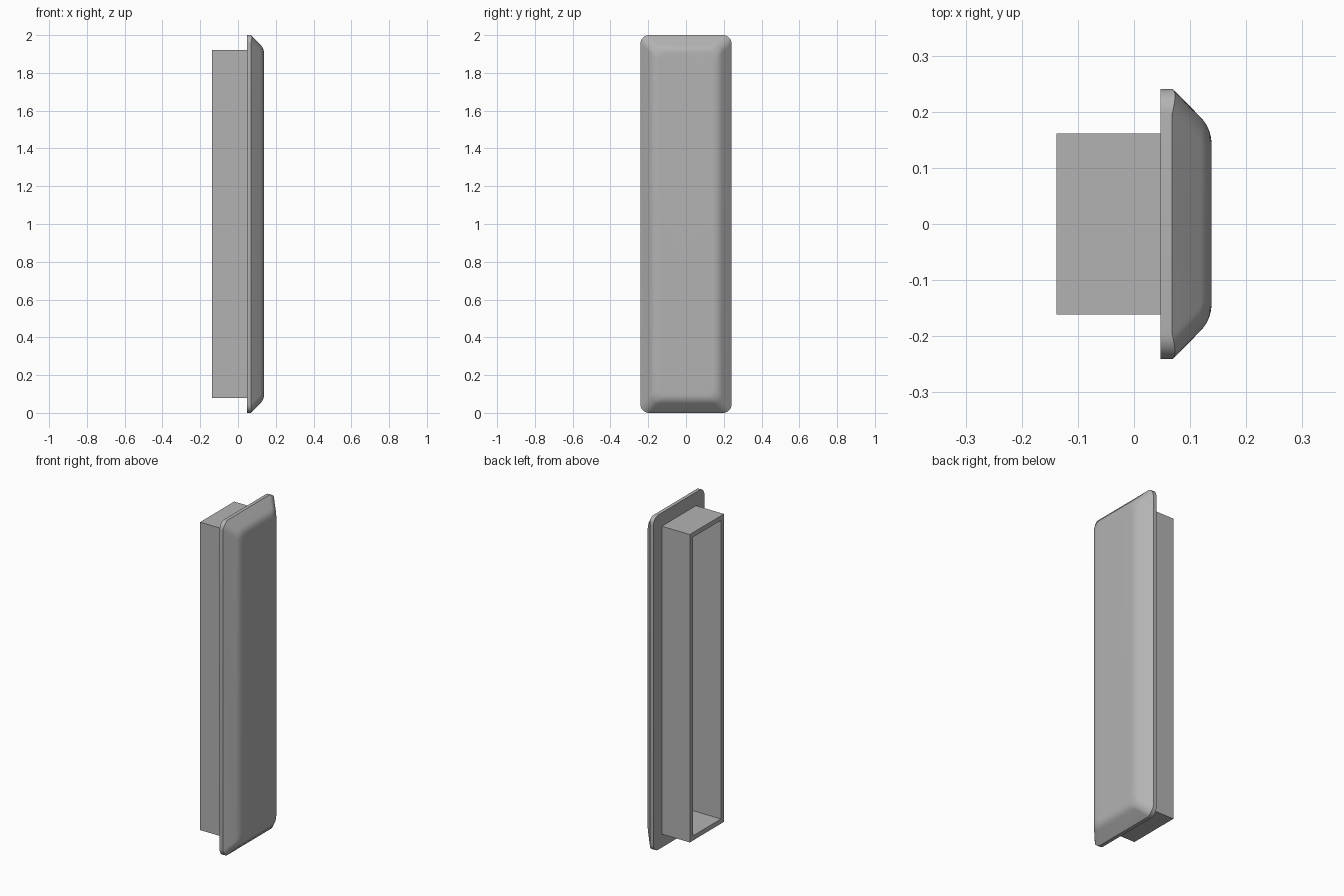
import bpy, bmesh, math

if "Cube" in bpy.data.objects:
    bpy.data.objects.remove(bpy.data.objects["Cube"])

# Single grey plastic
GREY = (0.45, 0.45, 0.45, 1)
mat = bpy.data.materials.new("grey plastic")
mat.use_nodes = True
mat.diffuse_color = GREY
mat.node_tree.nodes["Principled BSDF"].inputs["Base Color"].default_value = GREY

HALF_Y, HALF_Z, MID_Z = 0.241, 1.0, 1.0
BACK, RIM, FACE = 0.047, 0.068, 0.138
RADIUS, STEPS = 0.045, 8


def finish(name, bm):
    bmesh.ops.recalc_face_normals(bm, faces=bm.faces)
    mesh = bpy.data.meshes.new(name)
    bm.to_mesh(mesh)
    bm.free()
    mesh.materials.append(mat)
    ob = bpy.data.objects.new(name, mesh)
    bpy.context.collection.objects.link(ob)
    return ob


def rounded_ring(bm, x, inset, bulge=0.0):
    """Rounded rectangle across x, with corners optionally pushed forward."""
    ring = []
    for k, (sy, sz) in enumerate([(1, 1), (-1, 1), (-1, -1), (1, -1)]):
        cy = sy * (HALF_Y - inset - RADIUS)
        cz = MID_Z + sz * (HALF_Z - inset - RADIUS)
        for i in range(STEPS + 1):
            t = math.pi / 2 * i / STEPS
            a = t + k * math.pi / 2
            ring.append(bm.verts.new((x + bulge * math.sin(2 * t),
                                      cy + RADIUS * math.cos(a),
                                      cz + RADIUS * math.sin(a))))
    return ring


def bridge(bm, a, b):
    for i in range(len(a)):
        j = (i + 1) % len(a)
        bm.faces.new((a[i], a[j], b[j], b[i]))


# Cover plate: straight rim, sloped border, rounded shoulder, flat face
bm = bmesh.new()
rings = [rounded_ring(bm, BACK, 0), rounded_ring(bm, RIM, 0, 0.005)]
edge = FACE - RIM
tangent = 0.028
fillet = tangent / math.tan(math.pi / 8)
for i in range(9):
    a = math.pi / 4 * (1 - i / 8)
    rings.append(rounded_ring(bm, FACE - fillet * (1 - math.cos(a)),
                              edge + tangent - fillet * math.sin(a)))
for a, b in zip(rings, rings[1:]):
    bridge(bm, a, b)
bm.faces.new(rings[0])
bm.faces.new(rings[-1])
cover = finish("cover_plate", bm)
bpy.context.view_layer.objects.active = cover
cover.select_set(True)
bpy.ops.object.shade_smooth_by_angle(angle=math.radians(30))
cover.select_set(False)

# Hollow plug: rectangular sleeve open at its rear end
OPEN, PLUG_Y, PLUG_Z, WALL = -0.138, 0.161, 0.92, 0.028
bm = bmesh.new()


def rect(x, inset):
    return [bm.verts.new((x, sy * (PLUG_Y - inset), MID_Z + sz * (PLUG_Z - inset)))
            for sy, sz in [(1, 1), (-1, 1), (-1, -1), (1, -1)]]


loops = [rect(BACK, 0), rect(OPEN, 0), rect(OPEN, WALL), rect(BACK, WALL)]
for a, b in zip(loops, loops[1:] + loops[:1]):
    bridge(bm, a, b)
finish("plug_sleeve", bm)
